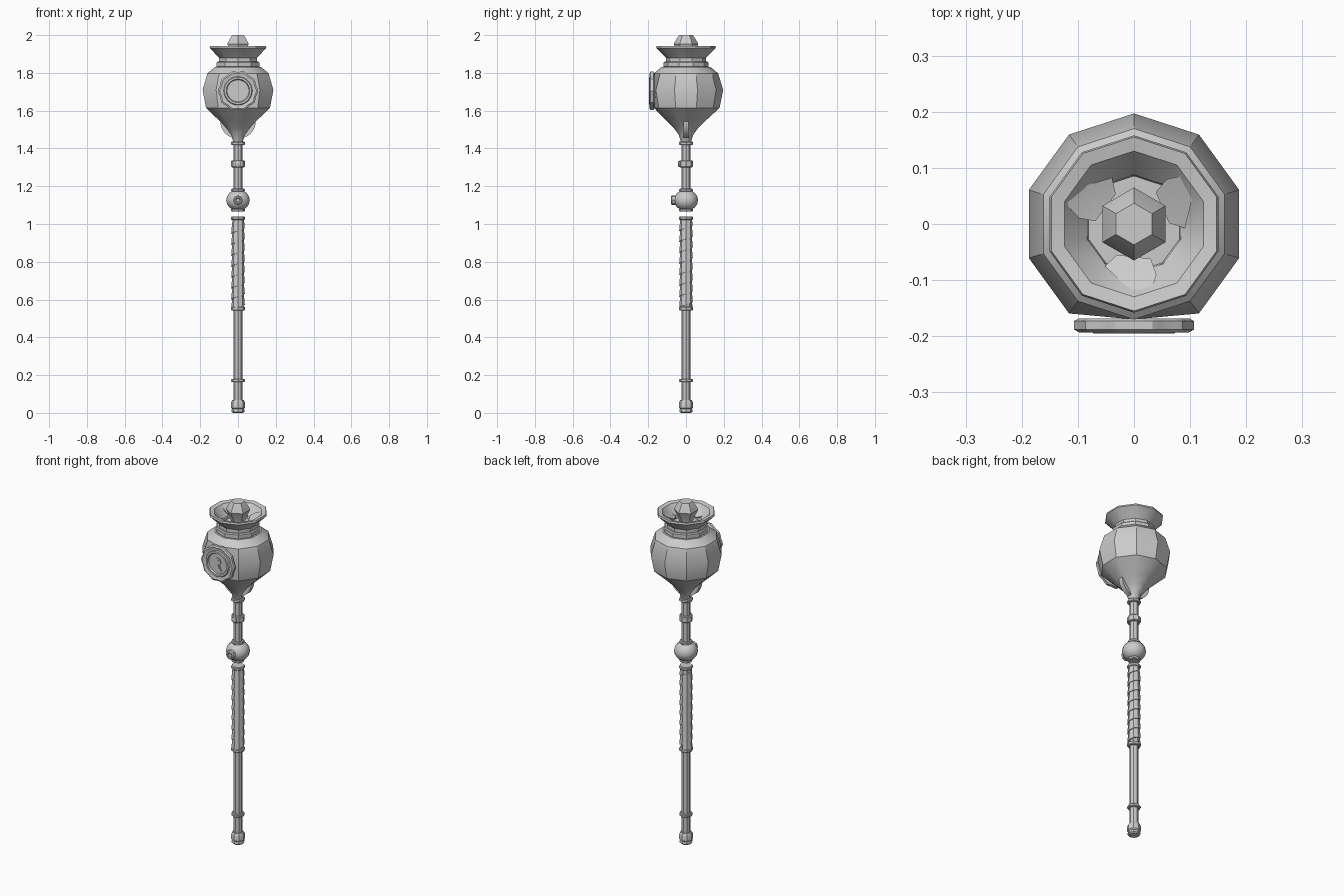
import bpy, bmesh, math
from mathutils import Matrix

if "Cube" in bpy.data.objects:
    bpy.data.objects.remove(bpy.data.objects["Cube"])

grey = bpy.data.materials.new("plain grey")
grey.diffuse_color = (0.6, 0.6, 0.6, 1)
grey.use_nodes = True
grey.node_tree.nodes["Principled BSDF"].inputs["Base Color"].default_value = grey.diffuse_color
UPRIGHT = Matrix.Identity(4)


def finish(name, bm, matrix=UPRIGHT, angle=30):
    bmesh.ops.recalc_face_normals(bm, faces=bm.faces)
    bm.transform(matrix)
    me = bpy.data.meshes.new(name)
    bm.to_mesh(me)
    bm.free()
    me.shade_smooth()
    me.set_sharp_from_angle(angle=math.radians(angle))
    me.materials.append(grey)
    ob = bpy.data.objects.new(name, me)
    bpy.context.collection.objects.link(ob)
    return ob


def bridge(bm, rings, cyclic=True):
    n = len(rings[0])
    for a, b in zip(rings, rings[1:]):
        for i in range(n if cyclic else n - 1):
            j = (i + 1) % n
            bm.faces.new((a[i], a[j], b[j], b[i]))


def lathe(name, profile, sides=8, closed=False, matrix=UPRIGHT,
          scallop=lambda r, a: r, front=-9, angle=30):
    """Turn (radius, height) points; closed joins last ring to first."""
    bm = bmesh.new()
    rings = []
    for r, z in profile:
        ring = []
        for i in range(sides):
            a = math.pi / 2 + 2 * math.pi * i / sides
            q = scallop(r, a)
            ring.append(bm.verts.new((q * math.cos(a), max(q * math.sin(a), front), z)))
        rings.append(ring)
    bridge(bm, rings + rings[:1] if closed else rings)
    if not closed:
        bm.faces.new(rings[0])
        bm.faces.new(rings[-1])
    return finish(name, bm, matrix, angle)


def band(name, z0, z1, r, bevel=0.004, sides=8):
    lathe(name, [(r - bevel, z0), (r, z0 + bevel), (r, z1 - bevel), (r - bevel, z1)], sides)


def facing_front(y, z):
    return Matrix.Translation((0, y, z)) @ Matrix.Rotation(math.pi / 2, 4, 'X')


# Faceted head, flattened in front where the medallion sits
lathe("head", [(0.026, 1.435), (0.040, 1.475), (0.066, 1.51), (0.102, 1.545),
               (0.178, 1.615), (0.197, 1.71), (0.170, 1.798), (0.128, 1.832)],
      10, front=-0.17)
band("neck_ring", 1.828, 1.86, 0.119, 0.005, 10)

# Hollow flared collar with a floor
lathe("collar", [(0.107, 1.855), (0.107, 1.88), (0.150, 1.925), (0.158, 1.932),
                 (0.155, 1.942), (0.130, 1.937), (0.088, 1.885), (0.085, 1.862)],
      10, closed=True)
lathe("collar_floor", [(0.10, 1.855), (0.10, 1.866)], 10)

# Six-sided gem
lathe("gem", [(0.035, 1.862), (0.040, 1.90), (0.065, 1.952), (0.062, 1.96), (0.037, 2.0)], 6)

# Three thin curled leaves around the gem: radial, tangential, height
leaf = [(0.055, -0.03, 1.885), (0.075, -0.052, 1.892), (0.115, -0.01, 1.915),
        (0.122, 0.03, 1.925), (0.09, 0.04, 1.912), (0.062, 0.03, 1.90)]
for k in range(3):
    bm = bmesh.new()
    rings = [[bm.verts.new((t, -r, z + h)) for r, t, z in leaf] for h in (0, 0.006)]
    bridge(bm, rings)
    for ring in rings:
        mid = bm.verts.new((0.0, -0.085, sum(v.co.z for v in ring) / 6 - 0.004))
        for i in range(6):
            bm.faces.new((ring[i], ring[(i + 1) % 6], mid))
    finish("leaf_%d" % (k + 1), bm, Matrix.Rotation(k * math.tau / 3, 4, 'Z'))

# Flat half hoop below the head
bm = bmesh.new()
rings = []
for i in range(17):
    a = math.pi * (1 + i / 16)
    rings.append([bm.verts.new((r * math.cos(a), y, 1.545 + r * math.sin(a)))
                  for r, y in ((0.072, -0.012), (0.094, -0.014), (0.094, 0.014), (0.072, 0.012))])
bridge(bm, rings)
bm.faces.new(rings[0])
bm.faces.new(rings[-1])
finish("half_hoop", bm)

# Scalloped medallion with raised inner ring
def lobes(r, a):
    return r * (0.965 + 0.035 * math.cos(10 * a)) if r > 0.088 else r

lathe("medallion", [(0.098, 0), (0.107, 0.005), (0.107, 0.02), (0.098, 0.025),
                    (0.082, 0.021), (0.076, 0.021), (0.072, 0.027), (0.062, 0.027),
                    (0.058, 0.018)], 40, matrix=facing_front(-0.168, 1.705), scallop=lobes)

# Keyhole frame and its sunken centre
def keyhole(name, s, depth):
    pts = [(0.024 * s, -0.036 * s), (0.011 * s, -0.002)]
    pts += [(0.021 * s * math.cos(a), 0.015 + 0.021 * s * math.sin(a))
            for a in [math.radians(-40 + 26 * i) for i in range(11)]]
    pts += [(-0.011 * s, -0.002), (-0.024 * s, -0.036 * s)]
    bm = bmesh.new()
    rings = [[bm.verts.new((x, y, h)) for x, y in pts] for h in (0, depth)]
    bridge(bm, rings)
    for ring in rings:
        bm.faces.new(ring)
    finish(name, bm, facing_front(-0.184, 1.703))

keyhole("keyhole_frame", 1.0, 0.007)
keyhole("keyhole_centre", 0.6, 0.009)

# Upper shaft with bands and a small front stud
lathe("upper_shaft", [(0.024, 1.17), (0.024, 1.45)])
band("upper_band", 1.418, 1.436, 0.037)
band("stud_band", 1.30, 1.337, 0.036)
lathe("band_stud", [(0.016, 0), (0.016, 0.008), (0.008, 0.012)], 8,
      matrix=facing_front(-0.031, 1.318))

# Ball joint with collars and a front stud
ball = [(0.064 * math.cos(a), 1.126 + 0.056 * math.sin(a))
        for a in [math.radians(-66 + 22 * i) for i in range(7)]]
lathe("ball", ball, 14, angle=40)
band("ball_top_ring", 1.17, 1.187, 0.036)
band("ball_bottom_ring", 1.065, 1.082, 0.036)
lathe("ball_stud", [(0.026, 0), (0.026, 0.018), (0.020, 0.023), (0.014, 0.023),
                    (0.010, 0.017)], 8, matrix=facing_front(-0.056, 1.126))

# Grip core with an overlapping spiral wrap
lathe("grip", [(0.028, 0.55), (0.028, 1.035)])
band("grip_top_ring", 1.022, 1.041, 0.037)
band("grip_bottom_ring", 0.542, 0.562, 0.037)
TURNS, PITCH = 8, 0.058
bm = bmesh.new()
rings = []
for i in range(TURNS * 8 + 1):
    a = math.pi / 2 + i * math.pi / 4
    z = 0.558 + PITCH * (i / 8 - 0.5)
    rings.append([bm.verts.new((r * math.cos(a), r * math.sin(a),
                                min(max(z + h, 0.555), 1.03)))
                  for r, h in ((0.026, 0), (0.036, 0), (0.031, PITCH), (0.026, PITCH))])
bridge(bm, rings)
finish("grip_wrap", bm)

# Lower shaft, band and pommel
lathe("lower_shaft", [(0.024, 0.05), (0.024, 0.56)])
band("lower_band", 0.163, 0.18, 0.036)
lathe("pommel", [(0.026, 0.0), (0.034, 0.006), (0.034, 0.016), (0.031, 0.02),
                 (0.037, 0.026), (0.037, 0.054), (0.030, 0.068)])
